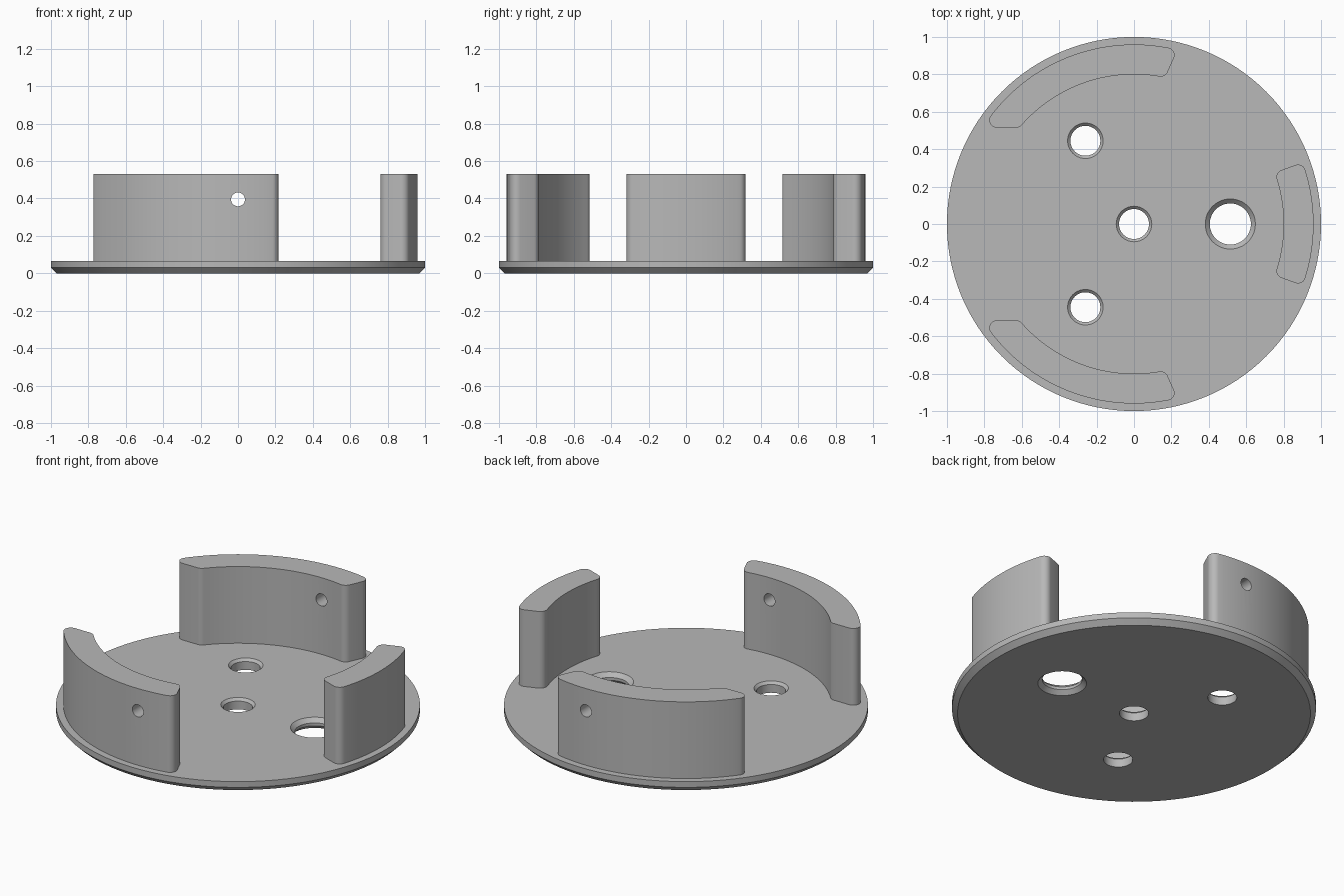
import bpy, bmesh
from math import radians, pi, cos, sin, sqrt, atan2
from mathutils import Vector, Matrix

cube = bpy.data.objects.get("Cube")
if cube:
    bpy.data.objects.remove(cube, do_unlink=True)

PLATE_TOP, WALL_TOP = 0.065, 0.53
R_IN, R_OUT, FILLET = 0.80, 0.96, 0.04

grey = bpy.data.materials.new("plain grey")
grey.use_nodes = True
colour = (0.48, 0.48, 0.48, 1)
grey.diffuse_color = colour
grey.node_tree.nodes["Principled BSDF"].inputs["Base Color"].default_value = colour


def make_object(name, bm):
    bmesh.ops.recalc_face_normals(bm, faces=bm.faces)
    mesh = bpy.data.meshes.new(name)
    bm.to_mesh(mesh)
    bm.free()
    mesh.materials.append(grey)
    obj = bpy.data.objects.new(name, mesh)
    bpy.context.collection.objects.link(obj)
    return obj


def lathe(name, profile, segments, x=0, y=0):
    """Closed solid turned from (radius, z) points, capped at both ends."""
    bm = bmesh.new()
    rings = [[bm.verts.new((x + r * cos(2 * pi * i / segments),
                            y + r * sin(2 * pi * i / segments), z))
              for i in range(segments)] for r, z in profile]
    for low, high in zip(rings, rings[1:]):
        for i in range(segments):
            j = (i + 1) % segments
            bm.faces.new((low[i], low[j], high[j], high[i]))
    bm.faces.new(rings[0][::-1])
    bm.faces.new(rings[-1])
    return make_object(name, bm)


def cut(obj, cutters):
    for cutter in cutters:
        cutter.hide_render = True
        mod = obj.modifiers.new("cut", 'BOOLEAN')
        mod.operation = 'DIFFERENCE'
        mod.solver = 'EXACT'
        mod.object = cutter
    graph = bpy.context.evaluated_depsgraph_get()
    mesh = bpy.data.meshes.new_from_object(obj.evaluated_get(graph))
    obj.modifiers.clear()
    obj.data = mesh
    for cutter in cutters:
        bpy.data.objects.remove(cutter, do_unlink=True)


def smooth(obj):
    bpy.ops.object.select_all(action='DESELECT')
    obj.select_set(True)
    bpy.context.view_layer.objects.active = obj
    bpy.ops.object.shade_smooth_by_angle(angle=radians(30))


def round_corner(p, d, n, radius, inner):
    """Fillet between the end line (p, d) and an arc about the origin."""
    c = p + n * FILLET
    r = radius + FILLET if inner else radius - FILLET
    along = c.dot(d)
    c = c + d * (-along + sqrt(along ** 2 - c.length_squared + r * r))
    on_arc = c.normalized() * (-1 if inner else 1)
    start = atan2(on_arc.y, on_arc.x)
    turn = atan2(-n.y, -n.x) - start
    turn = (turn + pi) % (2 * pi) - pi
    return [c + FILLET * Vector((cos(start + turn * i / 8), sin(start + turn * i / 8)))
            for i in range(9)]


def end_cap(x, y, angle, side):
    """Points round a wall end, from the outer arc to the inner arc."""
    a = radians(angle)
    p, d = Vector((x, y)), Vector((cos(a), sin(a)))
    n = Vector((-d.y, d.x)) * side
    return round_corner(p, d, n, R_OUT, False) + round_corner(p, d, n, R_IN, True)[::-1]


def arc(p, q, steps=32):
    """Points strictly between p and q on their circle about the origin."""
    a, b, r = atan2(p.y, p.x), atan2(q.y, q.x), p.length
    return [Vector((r * cos(a + (b - a) * i / steps), r * sin(a + (b - a) * i / steps)))
            for i in range(1, steps)]


def wall(name, first, last, flip=1):
    """Curved wall standing on the plate between two end caps."""
    outline = first[::-1] + arc(first[0], last[0]) + last + arc(last[-1], first[-1])
    bm = bmesh.new()
    base = bm.faces.new([bm.verts.new((p.x, p.y * flip, PLATE_TOP)) for p in outline])
    top = bmesh.ops.extrude_face_region(bm, geom=[base])["geom"]
    bmesh.ops.translate(bm, vec=(0, 0, WALL_TOP - PLATE_TOP),
                        verts=[g for g in top if isinstance(g, bmesh.types.BMVert)])
    if base.is_valid and len(bm.faces) == len(outline) + 1:
        bm.faces.new([v for v in base.verts])
    return make_object(name, bm)


# Round base plate with a chamfered lower rim
plate = lathe("base_plate", [(0.97, 0), (1, 0.03), (1, PLATE_TOP)], 128)

# Small holes are countersunk on top, the large one on both sides
small = [(0.08, -0.1), (0.08, PLATE_TOP - 0.015), (0.095, PLATE_TOP), (0.095, 0.2)]
large = [(0.134, -0.1), (0.134, 0), (0.11, 0.024), (0.11, PLATE_TOP - 0.024),
         (0.134, PLATE_TOP), (0.134, 0.2)]
cutters = [lathe("hole_cutter", small, 48, x, y)
           for x, y in ((0, 0), (-0.26, 0.445), (-0.26, -0.445))]
cutters.append(lathe("large_hole_cutter", large, 48, 0.515, 0))
cut(plate, cutters)
smooth(plate)

# Short wall on the left side
smooth(wall("short_wall", end_cap(0.752, -0.275, -20, 1), end_cap(0.752, 0.275, 20, -1)))

# Two mirrored long walls, each with a pin hole
for name, flip in (("back_wall", 1), ("front_wall", -1)):
    long_wall = wall(name, end_cap(0.17, 0.79, 66, 1), end_cap(-0.612, 0.515, 180, -1), flip)
    bm = bmesh.new()
    bmesh.ops.create_cone(bm, cap_ends=True, segments=32, radius1=0.037, radius2=0.037,
                          depth=0.5, matrix=Matrix.Translation((0, 0.88 * flip, 0.395))
                          @ Matrix.Rotation(pi / 2, 4, 'X'))
    cut(long_wall, [make_object("pin_cutter", bm)])
    smooth(long_wall)
